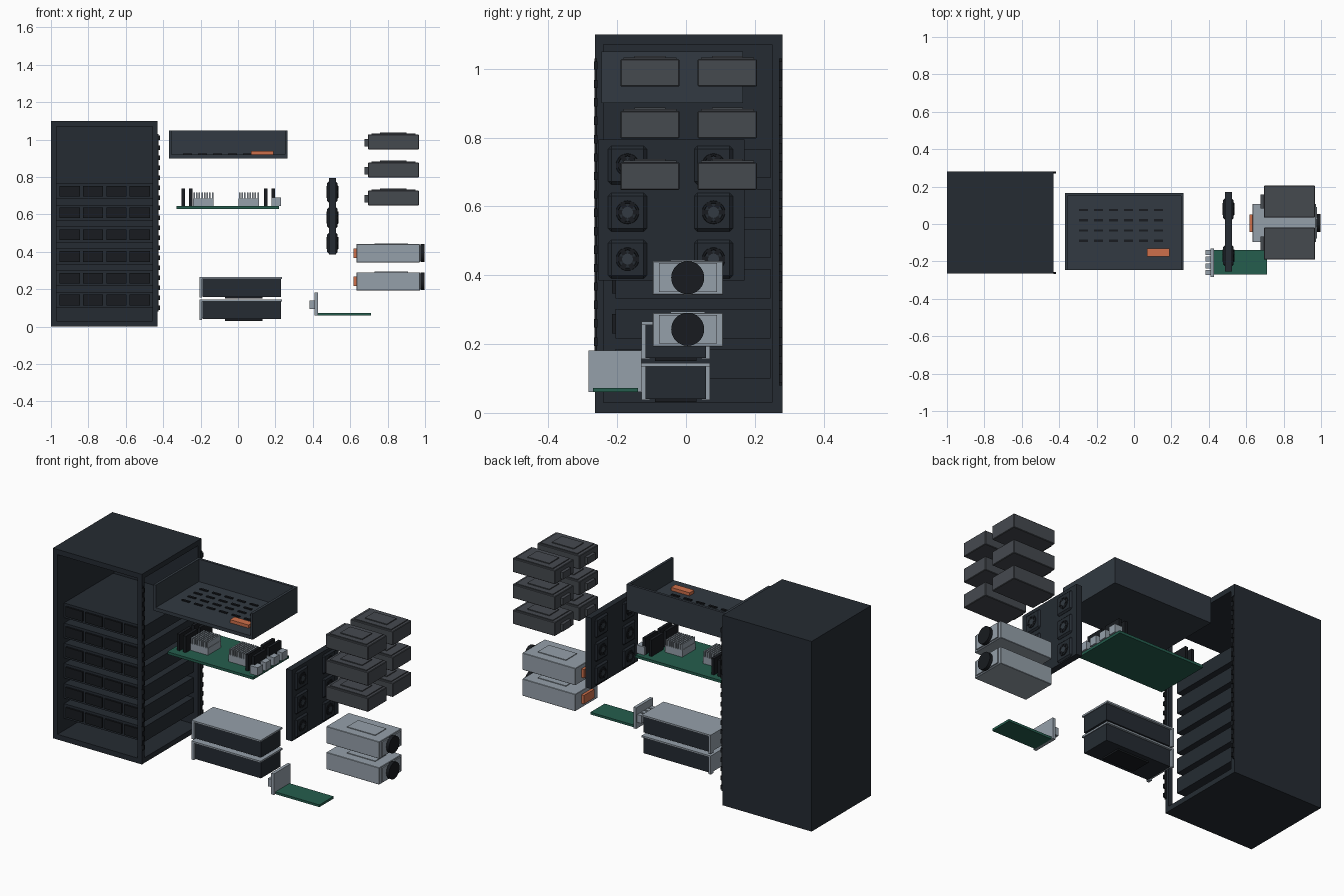
import bpy, math

if "Cube" in bpy.data.objects:
    bpy.data.objects.remove(bpy.data.objects["Cube"])

def mat(name, r, g, b):
    m = bpy.data.materials.new(name)
    m.diffuse_color = (r, g, b, 1)
    m.use_nodes = True
    m.node_tree.nodes["Principled BSDF"].inputs["Base Color"].default_value = m.diffuse_color
    return m

DARK = mat("dark_steel", .018, .024, .032)
BLACK = mat("black_plastic", .009, .011, .014)
SLATE = mat("slate_steel", .032, .042, .054)
GREY = mat("drive_grey", .06, .067, .078)
SILVER = mat("silver", .30, .35, .40)
GREEN = mat("board_green", .018, .11, .075)
ORANGE = mat("orange", .62, .16, .07)

def box(name, x, y, z, m, bevel=0):
    """Box from (min, max) ranges."""
    bpy.ops.mesh.primitive_cube_add(size=1, location=[(a + b) / 2 for a, b in (x, y, z)])
    o = bpy.context.object
    o.name = name
    o.scale = [b - a for a, b in (x, y, z)]
    bpy.ops.object.transform_apply(location=False, rotation=False)
    o.data.materials.append(m)
    if bevel:
        b = o.modifiers.new("bevel", 'BEVEL')
        b.width, b.segments = bevel, 1
    return o

def disc(name, c, r, depth, m, sides=32):
    """Cylinder with its axis along x."""
    bpy.ops.mesh.primitive_cylinder_add(vertices=sides, radius=r, depth=depth, location=c,
                                        rotation=(0, math.pi / 2, 0))
    o = bpy.context.object
    o.name = name
    o.data.materials.append(m)
    bpy.ops.object.shade_smooth_by_angle()
    return o

def around(c, h):
    return (c - h, c + h)

# Rack cabinet: closed left, back, top and bottom; open front and right
X0, X1, Y0, Y1, H, T = -1, -.43, -.265, .28, 1.1, .03
box("rack_base", (X0, X1), (Y0, Y1), (0, T), DARK)
box("rack_top", (X0, X1), (Y0, Y1), (H - T, H), DARK)
box("rack_left_wall", (X0, X0 + T), (Y0, Y1), (T, H - T), DARK)
box("rack_back_wall", (X0 + T, X1), (Y1 - T, Y1), (T, H - T), DARK)
box("rack_front_post", (X1 - .027, X1), (Y0, Y0 + .025), (T, H - T), DARK)

# Thin mounting rails with studs on the right side
for label, y in (("front", -.262), ("back", .275)):
    box(f"rail_{label}", (X1, X1 + .006), around(y, .004), (.08, 1.03), BLACK)
    for i in range(18):
        box(f"rail_{label}_stud", (X1, X1 + .014), around(y, .005),
            around(.1 + i * .0535, .012), BLACK)

# Rack-mounted units with four drive bays each
for i in range(6):
    z = .1 + i * .1165
    box("rack_unit", (-.97, -.457), (-.205, .245), (z, z + .085), DARK)
    for j in range(4):
        cx = -.9 + j * .125
        box("unit_bay", around(cx, .054), (-.215, -.2), (z + .014, z + .071), BLACK)

# Open chassis tray: floor, back and end walls, low front
box("tray_floor", (-.37, .265), (-.245, .165), (.9, .92), SLATE)
box("tray_back", (-.37, .265), (.15, .165), (.92, 1.05), SLATE)
for x in (-.37, .25):
    box("tray_end", (x, x + .015), (-.245, .15), (.92, 1.05), SLATE)
for i in range(6):
    for j in range(4):
        box("tray_vent", around(-.27 + i * .08, .024), around(-.09 + j * .055, .006),
            (.919, .926), BLACK)
box("tray_latch", (.07, .19), (-.175, -.132), (.919, .938), ORANGE)

# Main board with heatsinks, memory and ports
box("main_board", (-.33, .22), (-.175, .15), (.63, .645), GREEN)
for cx in (-.185, .058):
    box("heatsink_base", around(cx, .055), (-.09, .03), (.645, .685), SILVER)
    for k in range(8):
        box("heatsink_fin", around(cx - .049 + k * .014, .004), (-.09, .03), (.685, .717), SILVER)
for cx in (-.292, -.252, .148, .188):
    for cy in (-.075, .06):
        box("memory_stick", around(cx, .009), around(cy, .055), (.645, .74), BLACK)
for k in range(4):
    box("board_port", (.18, .23), around(-.125 + k * .075, .024), (.645, .692), SILVER)

# Fan wall: panel with six fans showing on both sides
FX = .505
box("fan_panel", around(FX, .018), (-.255, .17), (.385, .795), DARK)
for cy in (-.17, .08):
    for cz in (.447, .583, .72):
        box("fan_frame", around(FX, .028), around(cy, .056), around(cz, .056), DARK, .009)
        for s in (-1, 1):
            bpy.ops.mesh.primitive_torus_add(location=(FX + s * .026, cy, cz), major_radius=.03,
                                             minor_radius=.005, major_segments=20, minor_segments=6,
                                             rotation=(0, math.pi / 2, 0))
            o = bpy.context.object
            o.name = "fan_ring"
            o.data.materials.append(BLACK)
            disc("fan_hub", (FX + s * .028, cy, cz), .016, .006, SLATE, 16)
            for k in range(6):
                a = k * math.pi / 3
                b = box("fan_blade", (-.002, .002), around(0, .009), around(0, .007), BLACK)
                b.location = (FX + s * .029, cy + .024 * math.cos(a), cz + .024 * math.sin(a))
                b.rotation_euler = (a, 0, 0)

# Hot-swap drives
for cy in (-.105, .12):
    for z in (.648, .798, .948):
        box("drive_body", (.695, .967), around(cy, .086), (z, z + .08), GREY, .003)
        box("drive_top_plate", (.715, .95), around(cy, .077), (z + .08, z + .085), GREY)
        box("drive_label_plate", (.76, .9), around(cy, .045), (z + .085, z + .09), GREY)
        box("drive_connector", (.677, .696), around(cy, .037), (z + .015, z + .055), GREY)

# Power supplies with orange connector and round fan
for z in (.193, .343):
    cz = z + .05
    box("power_supply", (.633, .972), (-.097, .108), (z, z + .098), SILVER, .002)
    box("power_top_plate", (.73, .91), (-.045, .055), (z + .097, z + .102), SILVER)
    box("power_rear_plate", (.972, .979), (-.078, .09), around(cz, .042), SILVER)
    box("power_connector", (.617, .634), (-.043, .052), around(cz, .025), ORANGE)
    disc("power_fan", (.986, .005, cz), .048, .022, BLACK, 32)

# Storage cages: dark body, silver top and end bezel
for z in (.037, .157):
    box("cage_body", (-.19, .23), (-.118, .058), (z + .003, z + .098), DARK)
    box("cage_top", (-.195, .235), (-.13, .07), (z + .098, z + .108), SILVER)
    for y in (-.13, .06):
        box("cage_bezel_side", (-.207, -.192), (y, y + .01), (z, z + .108), SILVER)
    for y in (-.13, .045):
        box("cage_foot", (-.207, -.192), (y, y + .025), (z, z + .01), SILVER)
    box("cage_bezel_end", (-.207, -.19), (-.12, .06), (z + .01, z + .108), SILVER)
    box("cage_runner", (-.07, .13), (-.09, .03), (z - .006, z + .004), BLACK)

# Expansion card with bracket and sockets
box("card_board", (.425, .71), (-.27, -.14), (.06, .073), GREEN)
box("card_bracket", (.41, .428), (-.283, -.13), (.06, .182), SILVER)
for k in range(4):
    box("card_socket", (.382, .412), around(-.26 + k * .036, .013), (.095, .14), SILVER)
